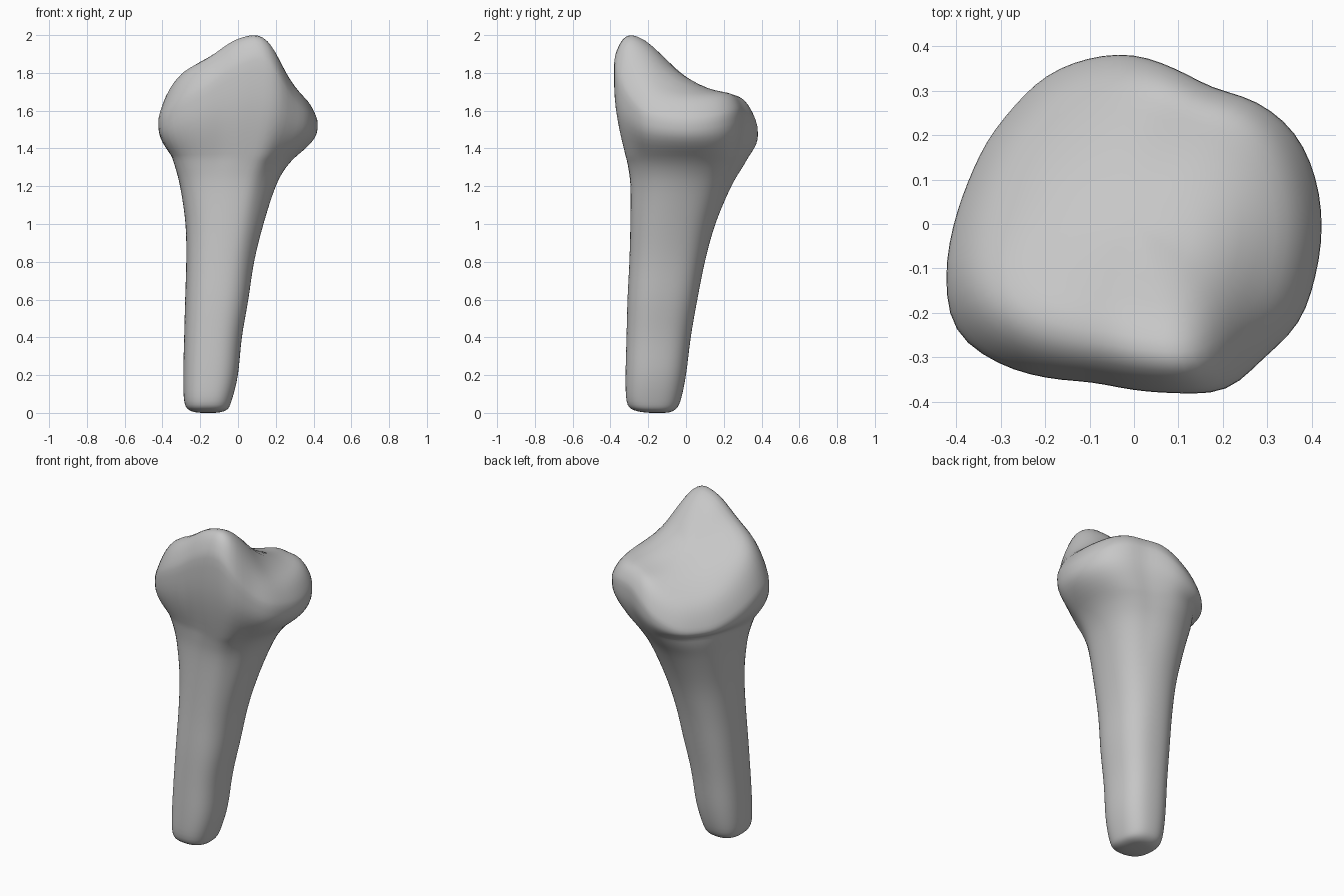
import bpy
import bmesh
import math

SIDES = 72
TAU = math.tau

old = bpy.data.objects.get("Cube")
if old:
    bpy.data.objects.remove(old, do_unlink=True)


def spline(values, t, closed=False):
    """Smooth curve through evenly spaced numbers, t counted in steps."""
    count = len(values)
    i = math.floor(t)
    if not closed:
        i = max(0, min(i, count - 2))
    f = t - i

    def pick(k):
        return values[k % count] if closed else values[max(0, min(k, count - 1))]

    a, b, c, d = (pick(i + k) for k in (-1, 0, 1, 2))
    return b + f / 2 * (c - a + f * (2 * a - 5 * b + 4 * c - d + f * (3 * (b - c) + d - a)))


def fit_unit(points):
    """Stretch an outline so that it spans -1 to 1 both ways."""
    spans = [(min(axis), max(axis)) for axis in zip(*points)]
    return [tuple((2 * v - lo - hi) / (hi - lo) for v, (lo, hi) in zip(p, spans))
            for p in points]


def polar_outline(radius):
    angles = [TAU * k / SIDES for k in range(SIDES)]
    return fit_unit([(radius(a) * math.cos(a), radius(a) * math.sin(a)) for a in angles])


# Head outline as radii around the axis, and the squarish round of the shaft
head_radii = [.42, .42, .415, .39, .355, .362, .38, .385, .385, .375, .375, .38,
              .40, .43, .455, .425, .385, .355, .36, .38, .415, .41, .425, .42]
head = polar_outline(lambda a: spline(head_radii, a / TAU * len(head_radii), True))
shaft = polar_outline(lambda a: 1 - .03 * math.sin(2 * a) - .035 * math.cos(4 * a))

# Shaft sections: height, x range, y range, share of the head outline
sections = [
    (0, -.21, -.11, -.2, -.1, 0),
    (.015, -.26, -.06, -.28, -.06, 0),
    (.06, -.285, -.035, -.315, -.03, 0),
    (.2, -.29, 0, -.32, 0, 0),
    (.4, -.285, .02, -.315, .025, 0),
    (.6, -.28, .055, -.31, .06, 0),
    (.8, -.275, .085, -.3, .1, .1),
    (1, -.28, .135, -.295, .155, .25),
    (1.2, -.31, .2, -.295, .24, .55),
    (1.3, -.335, .255, -.307, .3, .8),
    (1.36, -.352, .31, -.32, .335, 1),
]
columns = list(zip(*sections))

# Joint surface: a front ridge that fades backwards into a flat plateau
ridge = [1.74, 1.88, 1.94, 2.01, 1.995, 1.75, 1.64]
fade = [1, 1, .85, .55, .3, .12, .03, 0, 0]


def soft_over(value):
    """Amount above zero, with a rounded start."""
    return (value + math.hypot(value, .06)) / 2


def joint_height(x, y):
    plateau = 1.68 + .08 * x - 1.6 * max(0, x - .2) ** 2
    crest = spline(ridge, (x + .45) / .15)
    z = plateau + (crest - plateau) * spline(fade, (y + .4) / .1)
    front_bevel = soft_over(-.3 - .43 * x - y)
    back_roll = soft_over(y - x - .25)
    return z - .9 * front_bevel - .5 * back_roll


def section_ring(t):
    z, left, right, front, back, share = (spline(c, t) for c in columns)
    ring = []
    for (sx, sy), (hx, hy) in zip(shaft, head):
        ux, uy = sx + (hx - sx) * share, sy + (hy - sy) * share
        ring.append(((left + right + ux * (right - left)) / 2,
                     (front + back + uy * (back - front)) / 2, z))
    return ring


def cap_ring(scale):
    """Ring on the joint surface, rolled down towards the rim."""
    drop = .09 * max(0, (scale - .72) / .28) ** 3
    points = [(.423 * x * scale, .382 * y * scale) for x, y in head]
    return [(x, y, joint_height(x, y) - drop) for x, y in points]


def wall_ring(low, high, t):
    """Ring between the neck and the rim, upright near the top."""
    ease = math.sin(min(1, t / .75) * math.pi / 2)
    return [(a[0] + (b[0] - a[0]) * ease, a[1] + (b[1] - a[1]) * ease,
             a[2] + (b[2] - a[2]) * t) for a, b in zip(low, high)]


# Stack the rings from the foot of the shaft to the middle of the joint
STEPS = 4
rings = [section_ring(k / STEPS) for k in range((len(sections) - 1) * STEPS + 1)]
neck, rim = rings[-1], cap_ring(1)
rings += [wall_ring(neck, rim, k / 8) for k in range(1, 9)]
rings += [cap_ring(s) for s in (.985, .965, .94, .91, .87, .82, .76, .68, .58, .46, .32, .16)]

bm = bmesh.new()
loops = [[bm.verts.new(p) for p in ring] for ring in rings]
for low, high in zip(loops, loops[1:]):
    for k in range(SIDES):
        n = (k + 1) % SIDES
        bm.faces.new((low[k], low[n], high[n], high[k]))


def close_end(loop, centre):
    tip = bm.verts.new(centre)
    for k in range(SIDES):
        bm.faces.new((loop[k], loop[(k + 1) % SIDES], tip))


close_end(loops[0], (-.155, -.15, 0))
close_end(loops[-1], (0, 0, joint_height(0, 0)))
bmesh.ops.recalc_face_normals(bm, faces=bm.faces)

# Soften the surface a little
for _ in range(3):
    bmesh.ops.smooth_vert(bm, verts=bm.verts, factor=.4,
                          use_axis_x=True, use_axis_y=True, use_axis_z=True)

mesh = bpy.data.meshes.new("bone")
bm.to_mesh(mesh)
bm.free()
bone = bpy.data.objects.new("bone", mesh)
bpy.context.collection.objects.link(bone)

# Plain grey material
grey = bpy.data.materials.new("light_grey")
grey.use_nodes = True
colour = (.57, .57, .57, 1)
grey.diffuse_color = colour
grey.node_tree.nodes["Principled BSDF"].inputs["Base Color"].default_value = colour
mesh.materials.append(grey)

bpy.context.view_layer.objects.active = bone
bone.select_set(True)
bpy.ops.object.shade_smooth()
